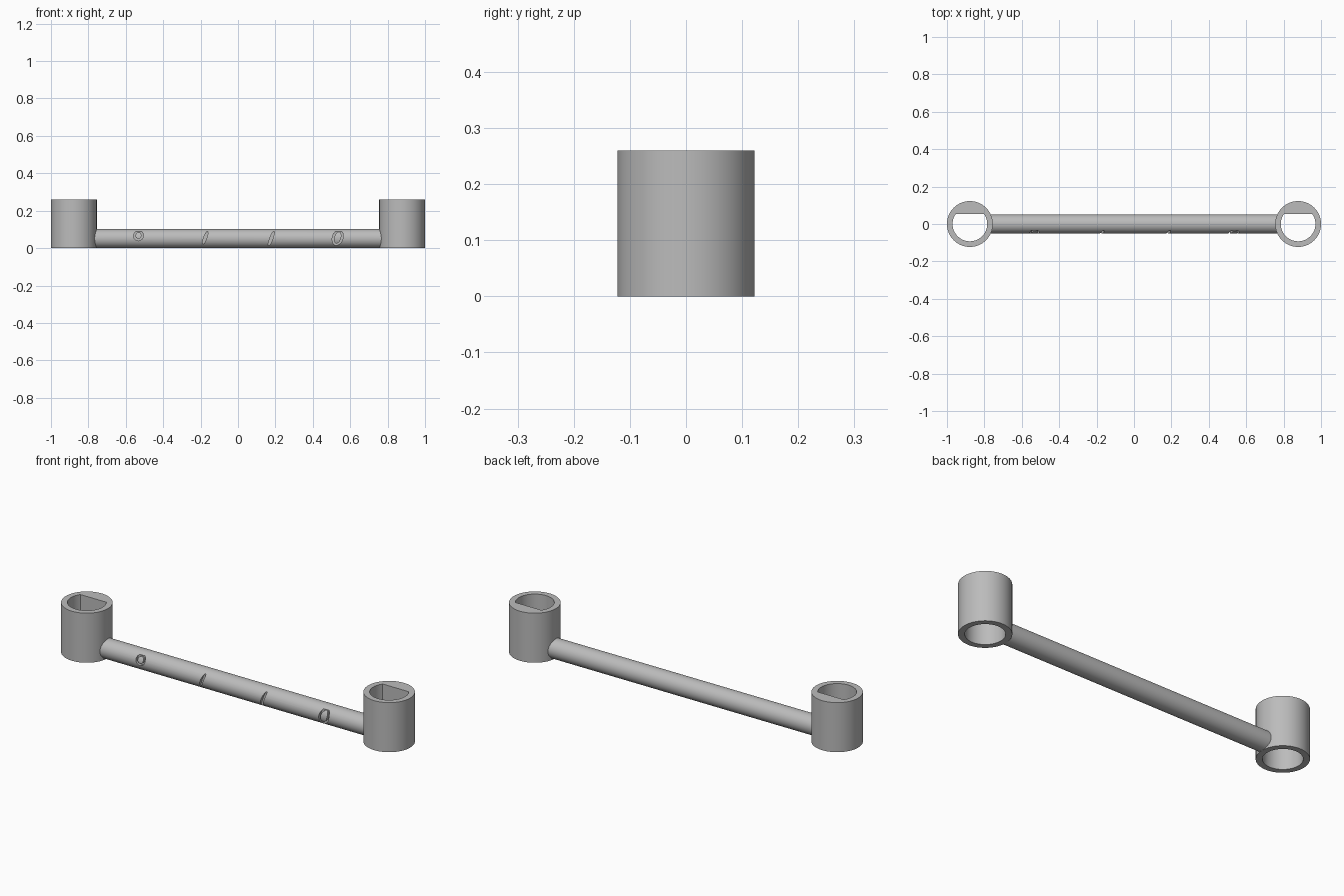
import bpy, bmesh, math
from mathutils import Matrix

cube = bpy.data.objects.get("Cube")
if cube:
    bpy.data.objects.remove(cube, do_unlink=True)

grey = bpy.data.materials.new("plain grey")
grey.use_nodes = True
colour = (0.5, 0.5, 0.5, 1)
grey.diffuse_color = colour
grey.node_tree.nodes["Principled BSDF"].inputs["Base Color"].default_value = colour

CUP_X, CUP_R, CUP_H, BORE_R = 0.8775, 0.1225, 0.26, 0.0925
FLAT_Y, FLAT_Z = 0.054, 0.13
ROD_R = 0.051


def prism(name, rings, depth, matrix):
    """Extrude a closed outline, or the band between two outlines, along local z."""
    bm = bmesh.new()
    loops = [[bm.verts.new((x, y, 0)) for x, y in ring] for ring in rings]
    if len(loops) == 1:
        faces = [bm.faces.new(loops[0])]
    else:
        a, b = loops
        n = len(a)
        faces = [bm.faces.new((a[i], a[(i + 1) % n], b[(i + 1) % n], b[i])) for i in range(n)]
    geom = bmesh.ops.extrude_face_region(bm, geom=faces)["geom"]
    moved = [v for v in geom if isinstance(v, bmesh.types.BMVert)]
    bmesh.ops.translate(bm, verts=moved, vec=(0, 0, depth))
    bm.transform(matrix)
    bmesh.ops.recalc_face_normals(bm, faces=bm.faces)
    mesh = bpy.data.meshes.new(name)
    bm.to_mesh(mesh)
    bm.free()
    mesh.materials.append(grey)
    obj = bpy.data.objects.new(name, mesh)
    bpy.context.collection.objects.link(obj)
    return obj


def ellipse(rx, ry, n, start=0, sweep=math.tau, closed=True):
    steps = n if closed else n - 1
    return [(rx * math.cos(start + sweep * i / steps),
             ry * math.sin(start + sweep * i / steps)) for i in range(n)]


def activate(obj):
    bpy.ops.object.select_all(action='DESELECT')
    obj.select_set(True)
    bpy.context.view_layer.objects.active = obj


def cut(obj, cutter):
    mod = obj.modifiers.new("cut", 'BOOLEAN')
    mod.operation, mod.solver, mod.object = 'DIFFERENCE', 'EXACT', cutter
    activate(obj)
    bpy.ops.object.modifier_apply(modifier=mod.name)
    bpy.data.objects.remove(cutter, do_unlink=True)


def smooth(obj):
    activate(obj)
    bpy.ops.object.shade_smooth_by_angle(angle=math.radians(30))


# End sockets: round bore below, D-shaped bore above
angle = math.asin(FLAT_Y / BORE_R)
d_shape = ellipse(BORE_R, BORE_R, 72, math.pi - angle, math.pi + 2 * angle, False)
for side, sign in (("left", 1), ("right", -1)):
    at = Matrix.Translation((sign * CUP_X, 0, 0))
    socket = prism(side + "_socket", [ellipse(CUP_R, CUP_R, 96)], CUP_H, at)
    cut(socket, prism("d_bore", [d_shape], CUP_H + 0.1, at @ Matrix.Translation((0, 0, -0.05))))
    cut(socket, prism("round_bore", [ellipse(BORE_R, BORE_R, 96)], FLAT_Z + 0.05,
                      at @ Matrix.Translation((0, 0, -0.05))))
    smooth(socket)

# Connecting rod, ending inside the socket walls
rod = prism("connecting_rod", [ellipse(ROD_R, ROD_R, 64)], 1.55,
            Matrix.Translation((-0.775, 0, ROD_R)) @ Matrix.Rotation(math.pi / 2, 4, 'Y'))


def front_frame(x, z, tilt):
    return (Matrix.Translation((x, -0.034, z)) @ Matrix.Rotation(math.pi / 2, 4, 'X')
            @ Matrix.Rotation(-tilt, 4, 'Z'))


# Slanted slots and oval grooves cut into the front of the rod
for x, z, half in ((-0.175, 0.056, 0.038), (0.178, 0.052, 0.046)):
    cut(rod, prism("slot", [ellipse(0.008, half, 16)], 0.04, front_frame(x, z, 0.35)))
for x, z, rx, rz in ((-0.532, 0.067, 0.026, 0.028), (0.533, 0.056, 0.028, 0.043)):
    rings = [ellipse(rx, rz, 24), ellipse(rx - 0.01, rz - 0.011, 24)]
    cut(rod, prism("groove", rings, 0.04, front_frame(x, z, 0.3)))
smooth(rod)
